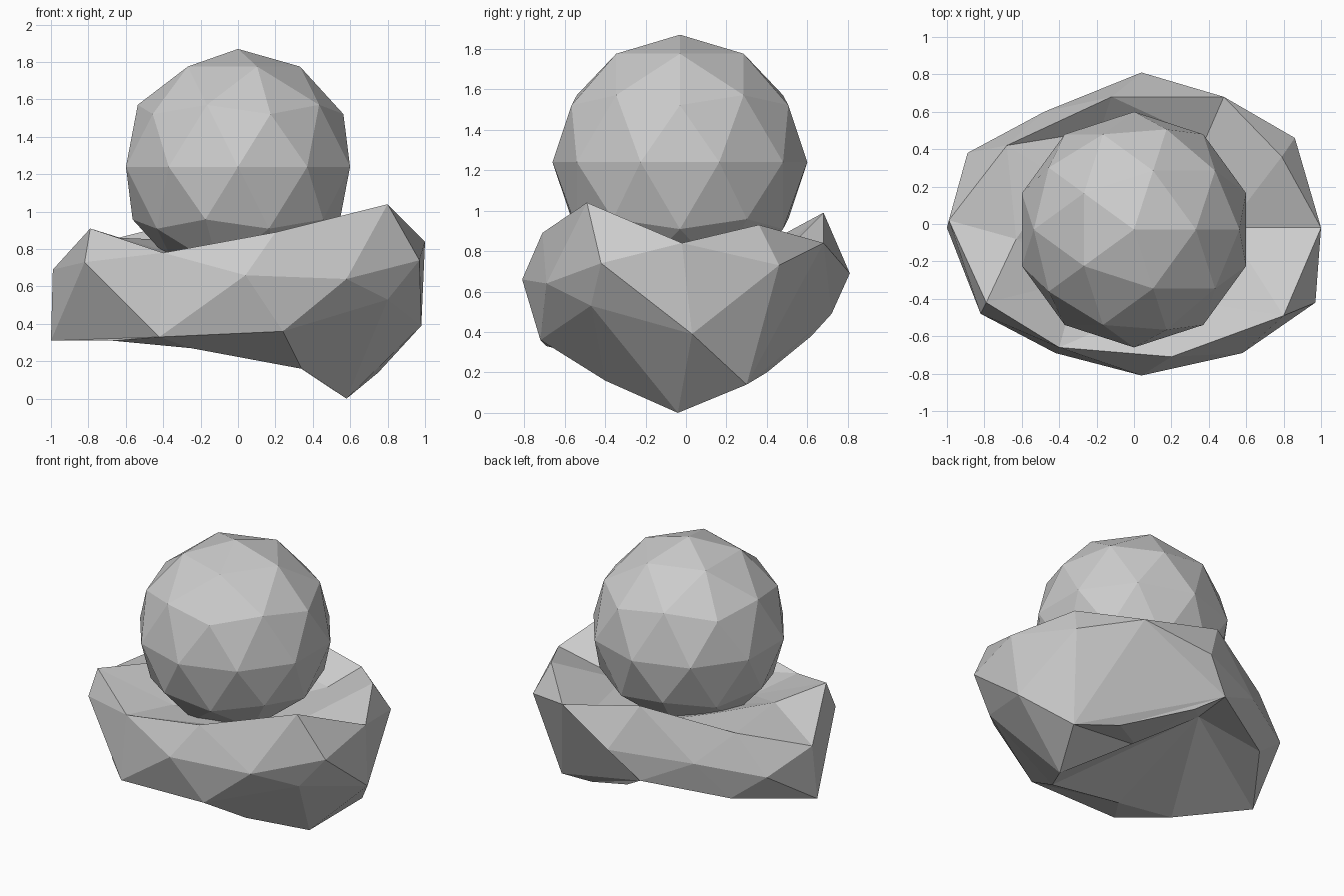
import bpy
import bmesh
from math import atan2, pi
from mathutils import Vector

cube = bpy.data.objects.get("Cube")
if cube:
    bpy.data.objects.remove(cube, do_unlink=True)

# One plain stone colour
stone = bpy.data.materials.new("stone_grey")
stone.use_nodes = True
colour = (0.6, 0.6, 0.6, 1)
stone.diffuse_color = colour
stone.node_tree.nodes["Principled BSDF"].inputs["Base Color"].default_value = colour
stone.node_tree.nodes["Principled BSDF"].inputs["Roughness"].default_value = 0.9


def make_object(name, bm):
    """Turn a bmesh into a flat shaded stone object."""
    mesh = bpy.data.meshes.new(name)
    bm.to_mesh(mesh)
    bm.free()
    mesh.materials.append(stone)
    obj = bpy.data.objects.new(name, mesh)
    bpy.context.collection.objects.link(obj)
    return obj


def ring(points):
    """Order ring points counter-clockwise, starting just before +x."""
    start = pi / 12
    return sorted((Vector(p) for p in points),
                  key=lambda p: (atan2(p.y, p.x) + start) % (2 * pi))


def stitch(bm, cache, lower, upper):
    """Join two rings with triangles, always taking the shorter diagonal."""
    def vert(p):
        key = tuple(p)
        if key not in cache:
            cache[key] = bm.verts.new(p)
        return cache[key]

    i = j = 0
    while i < len(lower) or j < len(upper):
        a, b = lower[i % len(lower)], upper[j % len(upper)]
        next_a, next_b = lower[(i + 1) % len(lower)], upper[(j + 1) % len(upper)]
        step_lower = j == len(upper) or (
            i < len(lower) and (next_a - b).length < (next_b - a).length)
        corners = [vert(p) for p in (a, b, next_a if step_lower else next_b)]
        if len(set(corners)) == 3 and not bm.faces.get(corners):
            bm.faces.new(corners)
        if step_lower:
            i += 1
        else:
            j += 1


# Corners that belong to more than one ring of the cradle
right_peak, back_peak = (1, -.02, .84), (.48, .68, .84)
left_peak, front_dip = (-.99, .02, .69), (-.4, -.66, .78)
right_foot, left_foot = (.75, .3, .14), (-1, -.02, .31)
back_foot, corner_foot = (-.15, .72, .49), (-.66, .45, .4)

# Rough cradle: a solid rock with a shallow hollow on top and a cleft below
floor = [Vector((0, -.03, .68))]
hollow = ring([(.5, -.02, .74), (.38, .45, .76), (-.18, .5, .84),
               (-.4, .25, .85), (-.63, -.08, .86), (-.3, -.3, .74),
               (.2, -.4, .76)])
rim = ring([right_peak, (.79, .36, .93), back_peak, (-.12, .68, .99),
            (-.68, .42, .85), left_peak, (-.79, -.42, .91), front_dip,
            (.2, -.71, .89), (.8, -.49, 1.04)])
belly = ring([right_peak, (.86, .46, .73), back_peak, (.04, .81, .69),
              (-.48, .6, .65), (-.89, .38, .58), left_peak, (-.82, -.48, .73),
              front_dip, (.04, -.81, .66), (.58, -.69, .64), (.97, -.42, .74)])
skirt = ring([(.98, .03, .39), right_foot, back_foot, corner_foot,
              left_foot, (-.42, -.69, .33), (.24, -.72, .36), (.8, -.47, .53)])
base = ring([(.58, -.04, 0), right_foot, (.45, .4, .2), (.02, .62, .38),
             back_foot, corner_foot, left_foot, (-.67, -.43, .31),
             (-.25, -.45, .27), (.34, -.4, .16)])
cleft = ring([(-.25, .34, .55), (-.1, -.1, .48)])

bm = bmesh.new()
cache = {}
rings = [floor, hollow, rim, belly, skirt, base, cleft]
for inner, outer in zip(rings, rings[1:]):
    stitch(bm, cache, inner, outer)
bmesh.ops.recalc_face_normals(bm, faces=bm.faces)
make_object("rock_cradle", bm)

# Faceted ball resting in the cradle
bm = bmesh.new()
bmesh.ops.create_icosphere(bm, subdivisions=2, radius=.63)
ball = make_object("faceted_ball", bm)
ball.location = (0, -.03, 1.24)
